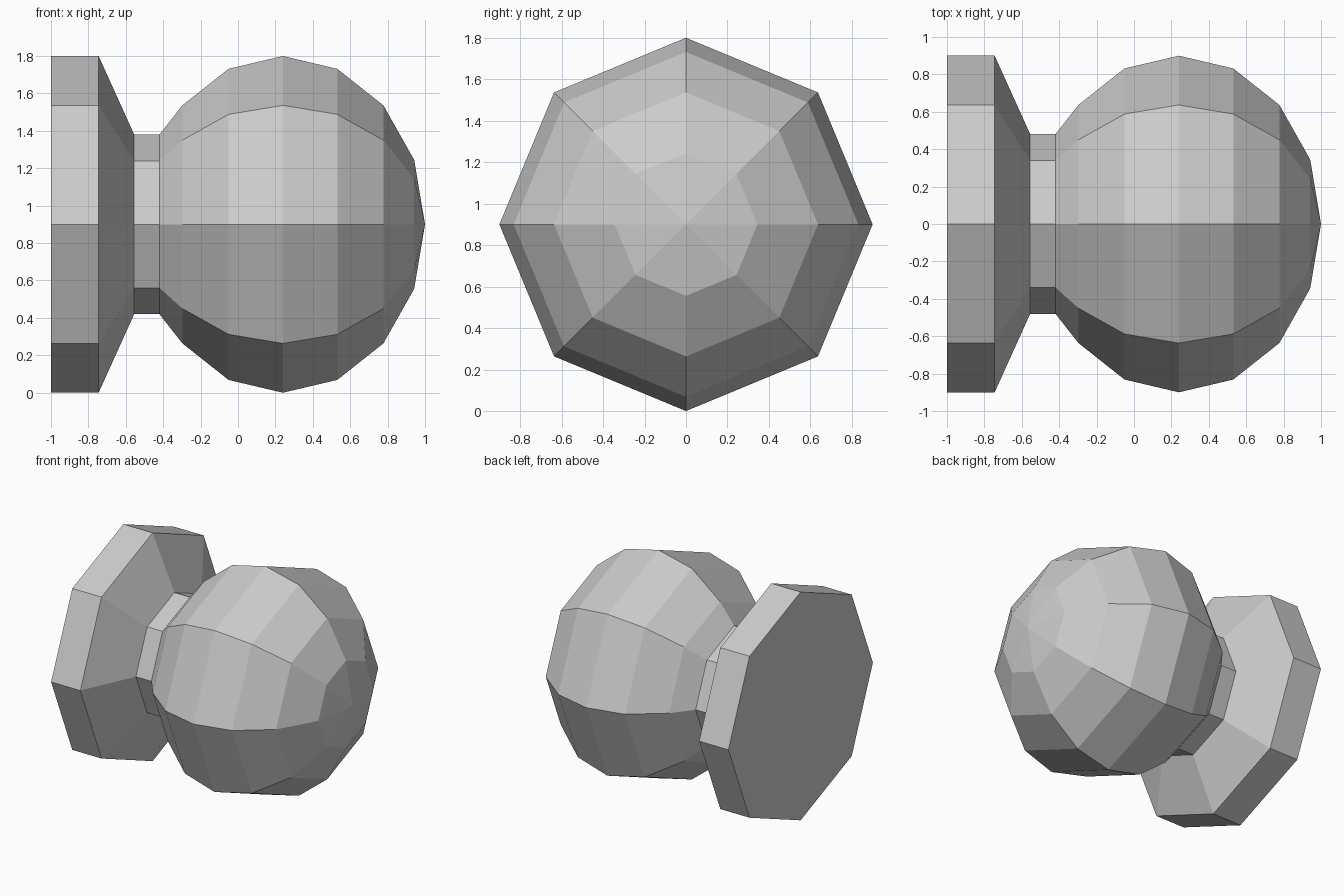
import bpy, bmesh
from math import sin, cos, radians, tau

if "Cube" in bpy.data.objects:
    bpy.data.objects.remove(bpy.data.objects["Cube"])

SIDES = 8
AXIS_Z = 0.9

# Profile along x as (x, radius): back plate, flare, neck
profile = [(-1.0, 0.9), (-0.745, 0.9), (-0.555, 0.48), (-0.42, 0.48)]
# Rounded grip: slightly flattened ball in 22.5 degree steps
profile += [(0.24 + 0.76 * sin(radians(a)), 0.9 * cos(radians(a)))
            for a in (-45, -22.5, 0, 22.5, 45, 67.5)]

bm = bmesh.new()
rings = [[bm.verts.new((x, r * sin(tau * i / SIDES), AXIS_Z + r * cos(tau * i / SIDES)))
          for i in range(SIDES)] for x, r in profile]

# Side walls between neighbouring rings
for a, b in zip(rings, rings[1:]):
    for i in range(SIDES):
        j = (i + 1) % SIDES
        bm.faces.new((a[i], a[j], b[j], b[i]))

# Flat back and pointed front cap
bm.faces.new(rings[0])
tip = bm.verts.new((1.0, 0, AXIS_Z))
for i in range(SIDES):
    bm.faces.new((rings[-1][i], rings[-1][(i + 1) % SIDES], tip))

bmesh.ops.recalc_face_normals(bm, faces=bm.faces)
mesh = bpy.data.meshes.new("round_knob")
bm.to_mesh(mesh)
bm.free()
knob = bpy.data.objects.new("round_knob", mesh)
bpy.context.collection.objects.link(knob)
